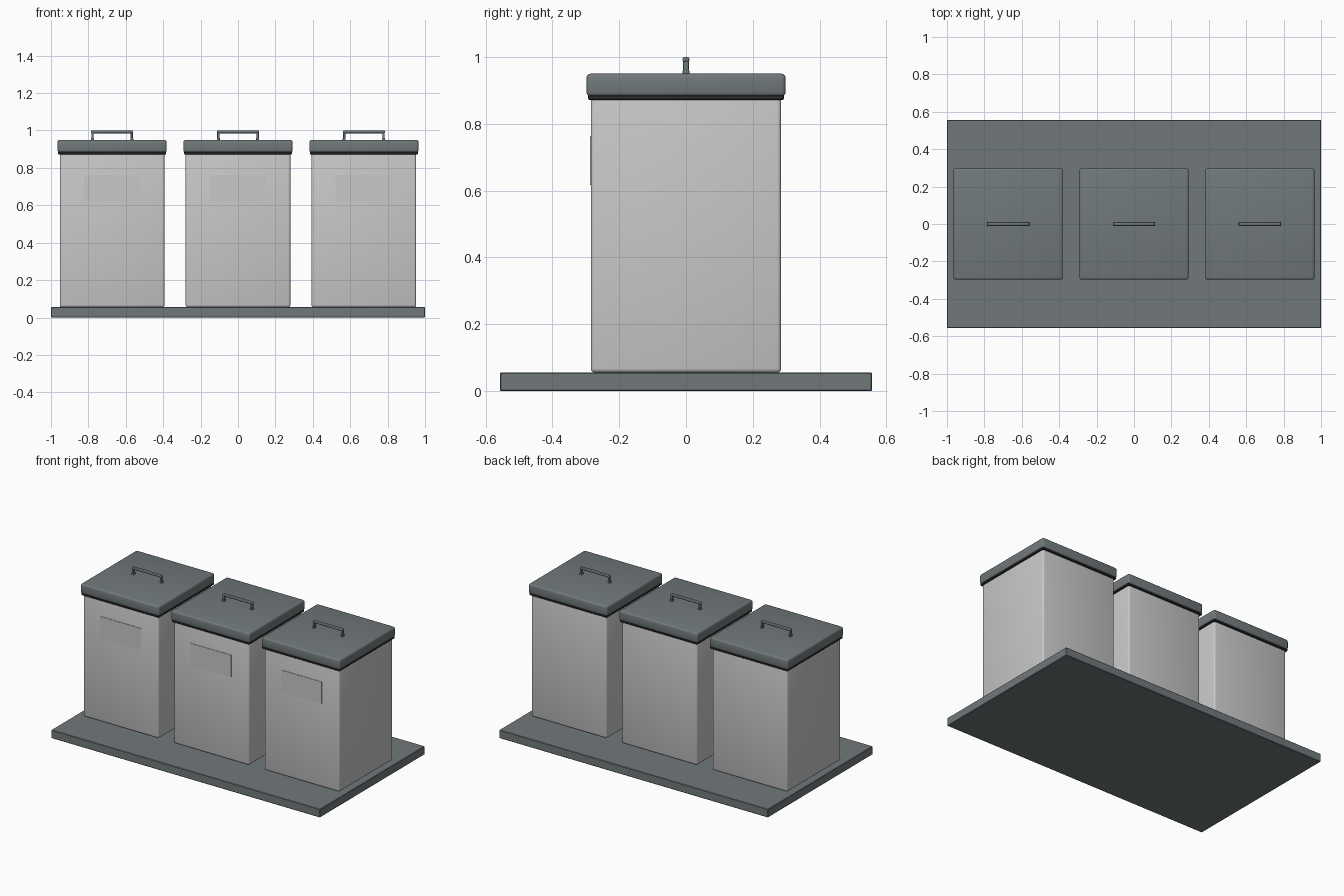
import bpy
import math

if "Cube" in bpy.data.objects:
    bpy.data.objects.remove(bpy.data.objects["Cube"])


def material(name, rgb):
    m = bpy.data.materials.new(name)
    m.diffuse_color = (*rgb, 1.0)
    m.use_nodes = True
    m.node_tree.nodes["Principled BSDF"].inputs["Base Color"].default_value = m.diffuse_color
    return m


SLATE = material("slate grey", (0.165, 0.19, 0.198))
LIGHT = material("light grey", (0.58, 0.58, 0.58))
DARK = material("dark rubber", (0.03, 0.025, 0.028))


def box(name, x, y, z, mat, bevel=0.0, segments=3):
    """Rounded box from (min, max) pairs on each axis."""
    bpy.ops.mesh.primitive_cube_add(size=1)
    ob = bpy.context.object
    ob.name = name
    for v in ob.data.vertices:
        for i, (lo, hi) in enumerate((x, y, z)):
            v.co[i] = lo if v.co[i] < 0 else hi
    ob.data.materials.append(mat)
    if bevel:
        mod = ob.modifiers.new("rounded edges", "BEVEL")
        mod.width = bevel
        mod.segments = segments
        bpy.ops.object.modifier_apply(modifier=mod.name)
        bpy.ops.object.shade_smooth_by_angle(angle=math.radians(35))
    return ob


def span(centre, half):
    return (centre - half, centre + half)


# Base slab
box("base_slab", (-1, 1), (-0.557, 0.557), (0, 0.056), SLATE, 0.003, 1)

for side, cx in (("left", -0.673), ("middle", 0.0), ("right", 0.673)):
    # Bin body, seal and lid
    box(f"{side}_bin_body", span(cx, 0.28), (-0.285, 0.285), (0.055, 0.885), LIGHT, 0.012)
    box(f"{side}_lid_seal", span(cx, 0.289), (-0.294, 0.294), (0.872, 0.886), DARK, 0.003, 1)
    box(f"{side}_lid", span(cx, 0.292), (-0.298, 0.298), (0.882, 0.95), SLATE, 0.012)
    # Front label plate
    box(f"{side}_label_plate", span(cx, 0.151), (-0.288, -0.284), (0.617, 0.763), LIGHT)
    # Handle: grip bar, two posts and their feet
    box(f"{side}_handle_grip", span(cx, 0.112), (-0.01, 0.01), (0.985, 1.0), SLATE, 0.005)
    for end, s in (("left", -1), ("right", 1)):
        px = cx + s * 0.105
        box(f"{side}_handle_{end}_post", span(px, 0.006), (-0.009, 0.009), (0.945, 0.993), SLATE, 0.003, 2)
        box(f"{side}_handle_{end}_foot", span(px, 0.008), (-0.01, 0.01), (0.946, 0.96), SLATE, 0.002, 2)
